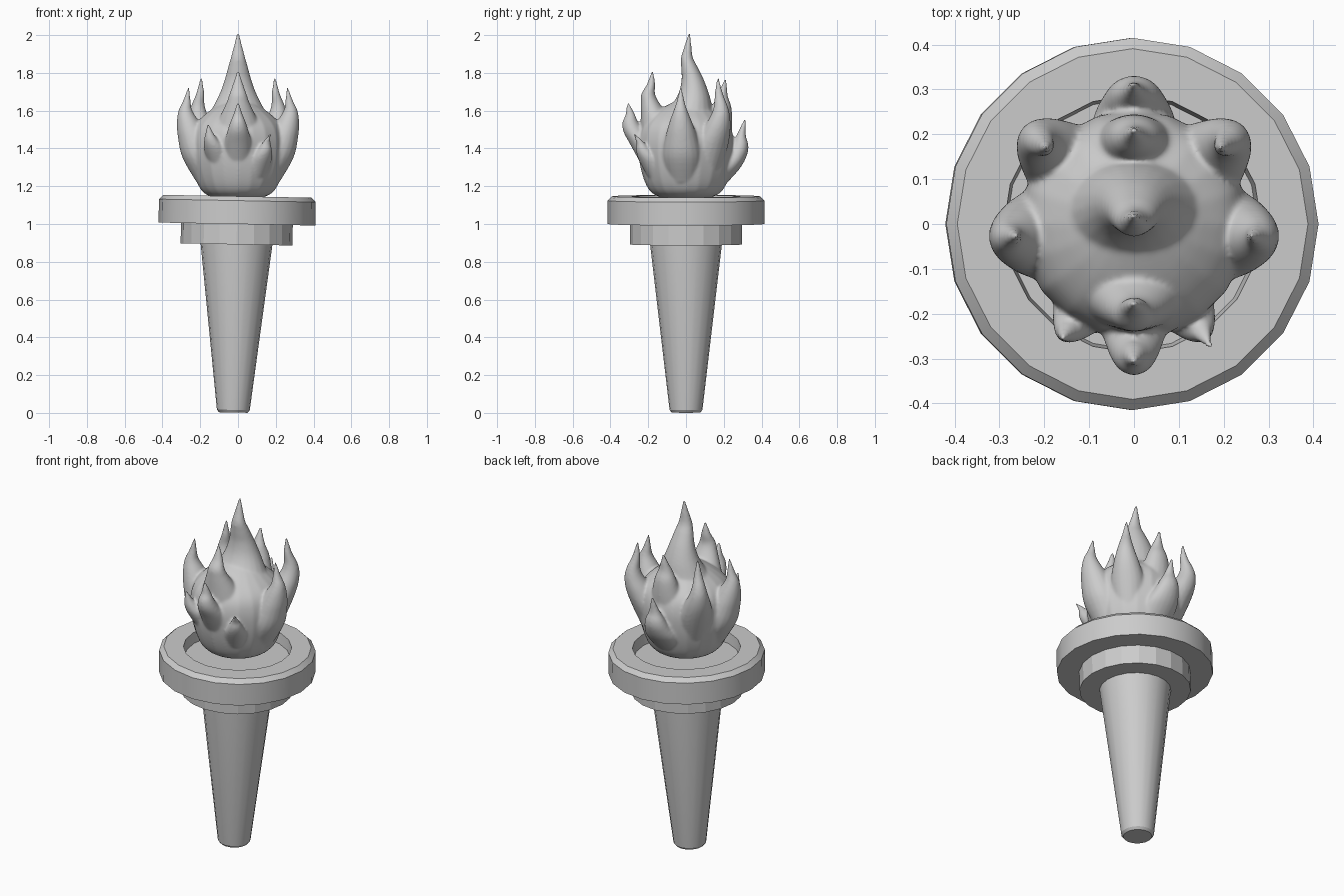
import bpy, bmesh, math

if "Cube" in bpy.data.objects:
    bpy.data.objects.remove(bpy.data.objects["Cube"])

TAU = math.tau


def finish(bm, name, smooth_angle=None):
    bmesh.ops.recalc_face_normals(bm, faces=bm.faces)
    me = bpy.data.meshes.new(name)
    bm.to_mesh(me)
    bm.free()
    ob = bpy.data.objects.new(name, me)
    bpy.context.collection.objects.link(ob)
    if smooth_angle:
        bpy.ops.object.select_all(action='DESELECT')
        ob.select_set(True)
        bpy.context.view_layer.objects.active = ob
        bpy.ops.object.shade_smooth_by_angle(angle=math.radians(smooth_angle))
    return ob


def stack(bm, rings):
    """Bridge rings of points and cap both ends."""
    vs = [[bm.verts.new(p) for p in r] for r in rings]
    n = len(vs[0])
    for a, b in zip(vs, vs[1:]):
        for i in range(n):
            bm.faces.new((a[i], a[(i + 1) % n], b[(i + 1) % n], b[i]))
    bm.faces.new(vs[0][::-1])
    bm.faces.new(vs[-1])


def lathe(name, profile, sides, smooth_angle=None):
    bm = bmesh.new()
    stack(bm, [[(r * math.cos(TAU * i / sides), r * math.sin(TAU * i / sides), z)
                for i in range(sides)] for r, z in profile])
    ob = finish(bm, name, smooth_angle)
    # the holder leans very slightly to the right
    ob.location = (-0.025, 0, 0.002)
    ob.rotation_euler.y = math.radians(1.1)
    return ob


# Torch holder: handle, collar and dished rim
lathe("handle", [(.076, 0), (.087, .014), (.19, .89), (.19, .93)], 20, 30)
lathe("collar", [(.296, .89), (.296, 1.005)], 20)
lathe("rim", [(.415, .998), (.415, 1.122), (.391, 1.145), (.287, 1.145),
              (.28, 1.085)], 20, 30)


def spline(pts, steps=5):
    """Catmull-Rom through tuples."""
    out = []
    for i in range(len(pts) - 1):
        p0, p1 = pts[max(i - 1, 0)], pts[i]
        p2, p3 = pts[i + 1], pts[min(i + 2, len(pts) - 1)]
        for s in range(steps):
            t = s / steps
            out.append([.5 * (2 * b + (c - a) * t + (2 * a - 5 * b + 4 * c - d) * t * t
                              + (3 * b - a - 3 * c + d) * t ** 3)
                        for a, b, c, d in zip(p0, p1, p2, p3)])
    return out + [list(pts[-1])]


def tongue(bm, angle, pts, width=1.0):
    """Horizontal rings along an outward path of (distance, height, radius)."""
    ca, sa = math.cos(math.radians(angle)), math.sin(math.radians(angle))
    rings = []
    for d, z, r in spline(pts):
        r = max(r, .003)
        ring = []
        for i in range(20):
            u = d + r * math.cos(TAU * i / 20)
            v = r * width * math.sin(TAU * i / 20)
            ring.append((u * ca - v * sa, u * sa + v * ca, z))
        rings.append(ring)
    stack(bm, rings)


flame = bmesh.new()
# Round body
tongue(flame, 90, [(0, 1.128, .07), (0, 1.145, .145), (0, 1.18, .195), (0, 1.25, .228),
                   (0, 1.35, .25), (0, 1.45, .252), (0, 1.53, .225), (0, 1.6, .15),
                   (.02, 1.66, .06)])
# Tall centre tongue
tongue(flame, 90, [(0, 1.45, .2), (.02, 1.58, .13), (.04, 1.68, .085), (.036, 1.76, .06),
                   (.018, 1.83, .044), (.005, 1.88, .032), (.01, 1.94, .019),
                   (.018, 2.012, .005)], 1.2)
# Front upper and front lower tongues
tongue(flame, -90, [(.12, 1.45, .12), (.16, 1.56, .08), (.19, 1.64, .05), (.2, 1.69, .036),
                    (.185, 1.74, .022), (.178, 1.81, .005)], 1.25)
tongue(flame, -90, [(.16, 1.32, .08), (.22, 1.42, .075), (.275, 1.49, .057),
                    (.295, 1.54, .041), (.295, 1.58, .025), (.308, 1.645, .005)])
# Back upper and back lower tongues
tongue(flame, 90, [(.13, 1.42, .11), (.175, 1.54, .07), (.19, 1.62, .05), (.19, 1.67, .033),
                   (.198, 1.71, .02), (.21, 1.77, .005)], 1.2)
tongue(flame, 90, [(.15, 1.22, .07), (.21, 1.3, .08), (.265, 1.37, .06), (.285, 1.42, .045),
                   (.292, 1.47, .025), (.312, 1.555, .005)], 1.2)
for side in (1, -1):
    # Side tongues
    tongue(flame, 90 - side * 96, [(.14, 1.22, .08), (.19, 1.35, .105), (.235, 1.46, .085),
                                   (.265, 1.54, .06), (.28, 1.6, .037), (.273, 1.65, .021),
                                   (.262, 1.725, .005)])
    # Back corner tongues
    tongue(flame, 90 - side * 49, [(.14, 1.25, .08), (.19, 1.4, .095), (.245, 1.5, .075),
                                   (.277, 1.575, .051), (.28, 1.63, .035), (.265, 1.69, .022),
                                   (.258, 1.775, .005)])
    # Small front corner tongues, one lower than the other
    drop = .05 if side > 0 else 0
    tongue(flame, 90 - side * 148, [(.17, 1.3 - drop, .06), (.225, 1.39 - drop, .06),
                                    (.265, 1.44 - drop, .04), (.285, 1.48 - drop, .022),
                                    (.3 + drop / 2, 1.53 - drop, .005)])

fire = finish(flame, "flame")
remesh = fire.modifiers.new("merge", 'REMESH')
remesh.mode = 'VOXEL'
remesh.voxel_size = .007
remesh.use_smooth_shade = True
blend = fire.modifiers.new("blend", 'SMOOTH')
blend.factor = .5
blend.iterations = 10
